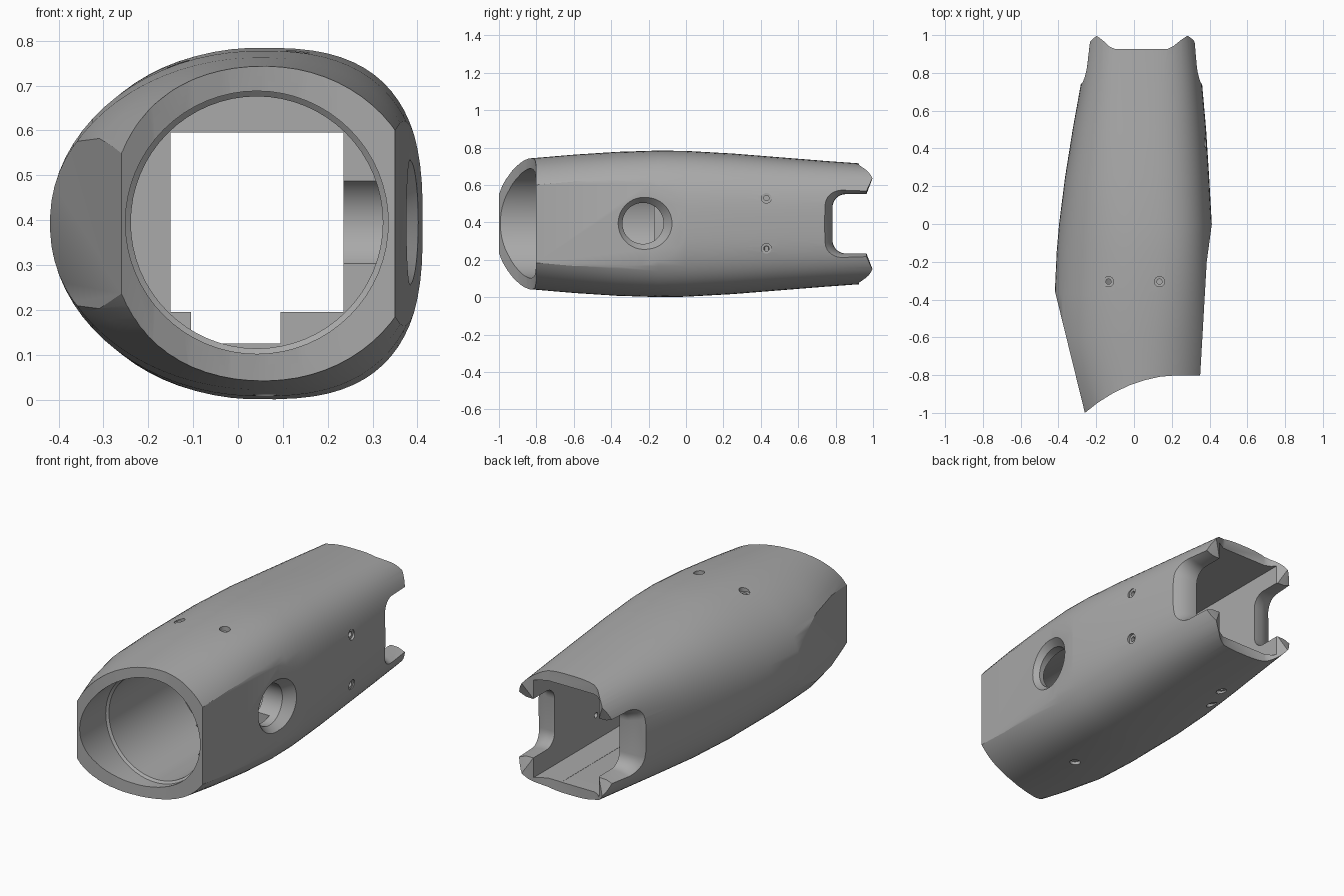
import bpy, bmesh, math
from mathutils import Vector

if "Cube" in bpy.data.objects:
    bpy.data.objects.remove(bpy.data.objects["Cube"])

CZ = 0.3925   # mid height
CX = 0.045    # centre of the sections

grey = bpy.data.materials.new("plain grey")
grey.diffuse_color = (0.40, 0.40, 0.40, 1)
grey.use_nodes = True
grey.node_tree.nodes["Principled BSDF"].inputs["Base Color"].default_value = grey.diffuse_color


def mesh_object(name, rings):
    """Closed skin through rings of equal point count, capped at both ends."""
    bm = bmesh.new()
    loops = [[bm.verts.new(p) for p in ring] for ring in rings]
    n = len(loops[0])
    for a, b in zip(loops, loops[1:]):
        for i in range(n):
            j = (i + 1) % n
            bm.faces.new((a[i], a[j], b[j], b[i]))
    bm.faces.new(loops[0])
    bm.faces.new(loops[-1])
    bmesh.ops.recalc_face_normals(bm, faces=bm.faces)
    me = bpy.data.meshes.new(name)
    bm.to_mesh(me)
    bm.free()
    ob = bpy.data.objects.new(name, me)
    me.materials.append(grey)
    bpy.context.collection.objects.link(ob)
    return ob


def cut(cutter):
    """Subtract a helper solid from the shell, then remove the helper."""
    cutter.hide_render = True
    mod = shell.modifiers.new("cut", 'BOOLEAN')
    mod.operation = 'DIFFERENCE'
    mod.solver = 'EXACT'
    mod.object = cutter
    bpy.context.view_layer.objects.active = shell
    bpy.ops.object.modifier_apply(modifier=mod.name)
    bpy.data.objects.remove(cutter)


def plan_prism(points, z0=-0.3, z1=1.1):
    return mesh_object("cutter", [[(x, y, z) for x, y in points] for z in (z0, z1)])


def box(x0, x1, y0, y1, z0, z1):
    return plan_prism([(x0, y0), (x1, y0), (x1, y1), (x0, y1)], z0, z1)


def turned(centre, axis, profile, n=48):
    """Round solid: profile lists (distance along axis, radius)."""
    axis = Vector(axis)
    u = axis.orthogonal().normalized()
    v = axis.cross(u)
    turn = [2 * math.pi * i / n for i in range(n)]
    return mesh_object("cutter", [
        [Vector(centre) + axis * d + (u * math.cos(t) + v * math.sin(t)) * r for t in turn]
        for d, r in profile])


# Outer shell: y, left x, right x, half height, left and right squareness
stations = [
    (-1.05, -.28, .39, .335, 2.0, 2.1),
    (-.80, -.375, .415, .353, 2.0, 2.1),
    (-.60, -.42, .42, .370, 2.0, 2.3),
    (-.37, -.42, .415, .385, 2.0, 2.6),
    (-.15, -.41, .413, .392, 2.0, 2.8),
    (0.00, -.397, .412, .390, 2.1, 2.8),
    (0.25, -.365, .398, .376, 2.3, 2.8),
    (0.50, -.325, .382, .356, 2.5, 2.8),
    (0.75, -.28, .36, .336, 2.8, 2.9),
    (1.00, -.245, .335, .318, 3.0, 3.0),
]


def section(y, xl, xr, h, nl, nr, n=72):
    ring = []
    for i in range(n):
        t = 2 * math.pi * (i + .5) / n
        c, s = math.cos(t), math.sin(t)
        width, k = (xr - CX, nr) if c > 0 else (CX - xl, nl)
        ring.append((CX + math.copysign(abs(c) ** (2 / k), c) * width, y,
                     CZ + math.copysign(abs(s) ** (2 / k), s) * h))
    return ring


shell = mesh_object("housing_shell", [section(*s) for s in stations])

# Slanted flat on the left front
cut(plan_prism([(-.2354, -1.1), (-.415, -.37), (-.44, -.27), (-.8, -.27), (-.8, -1.1)]))
# Flat on the right front
cut(plan_prism([(.347, -.86), (.385, -.2), (.412, 0), (.6, .02), (.6, -1.2), (.347, -1.2)]))
# Concave front end
cut(plan_prism([(-.34, -1.075), (-.26, -1.0), (-.19, -.945), (-.11, -.895), (-.02, -.852),
                (.06, -.826), (.14, -.808), (.22, -.802), (.7, -.802), (.7, -1.3), (-.34, -1.3)]))
# Dip between the rear horns
cut(plan_prism([(-.215, 1.02), (-.2, .998), (-.165, .972), (-.13, .94), (-.1, .926),
                (.175, .926), (.21, .943), (.25, .975), (.285, .998), (.30, 1.02), (.3, 1.2), (-.215, 1.2)]))

# Front bore with a stepped rim
cut(turned((.042, 0, .395), (0, 1, 0), [(-1.2, .281), (-.17, .281)], 64))
cut(turned((.042, 0, .395), (0, 1, 0), [(-1.2, .293), (-.77, .293), (-.757, .278)], 64))
# Square inner cavity, floor channel and taller rear pocket
cut(box(-.15, .235, -.22, 1.2, .195, .595))
cut(box(-.105, .095, -.21, 1.21, .125, .3))
cut(box(-.151, .236, .22, 1.22, .126, .652))


# Rounded side notches at the rear, flared toward the outside
def notch(grow):
    top, y0, r = .157 + grow, .785 - grow, .07 + grow * .5
    half = [(1.2, top + .09), (1.0, top + .09), (.965, top)]
    half += [(y0 + r - r * math.sin(a), top - r + r * math.cos(a))
             for a in [math.pi / 2 * i / 8 for i in range(9)]]
    pts = [(y, CZ + z) for y, z in half]
    return pts + [(y, CZ - z) for y, z in reversed(half)]


def notch_rings(steps):
    return [[(x, y, z) for y, z in notch(g)] for x, g in steps]


cut(mesh_object("cutter", notch_rings([(-.6, .06), (-.29, .05), (-.25, .022), (-.20, .003), (-.1, 0)])))
cut(mesh_object("cutter", notch_rings([(.15, 0), (.28, .003), (.33, .022), (.37, .05), (.7, .06)])))

# Large chamfered hole in the right flat
cut(turned((.384, -.23, .395), (1, 0, 0), [(-.2, .11), (-.035, .11), (0, .14), (.1, .225)]))

# Small countersunk screw holes: entry point and inward direction
screws = [((.387, .43, z), (-1, 0, 0)) for z in (.53, .26)]
screws += [((x, -.305, z), (0, 0, -1)) for x, z in ((-.135, .752), (.135, .77))]
screws += [((-.16, .43, .068), (0, 0, 1)), ((-.10, .58, .055), (0, 0, 1)),
           ((.06, -.4, .01), (0, 0, 1))]
for point, inward in screws:
    cut(turned(point, inward, [(-.07, .027), (.018, .027), (.019, .014), (.2, .014)], 20))

# Smooth skin with crisp cut edges
bpy.ops.object.select_all(action='DESELECT')
shell.select_set(True)
bpy.context.view_layer.objects.active = shell
bpy.ops.object.shade_smooth_by_angle(angle=math.radians(28))
